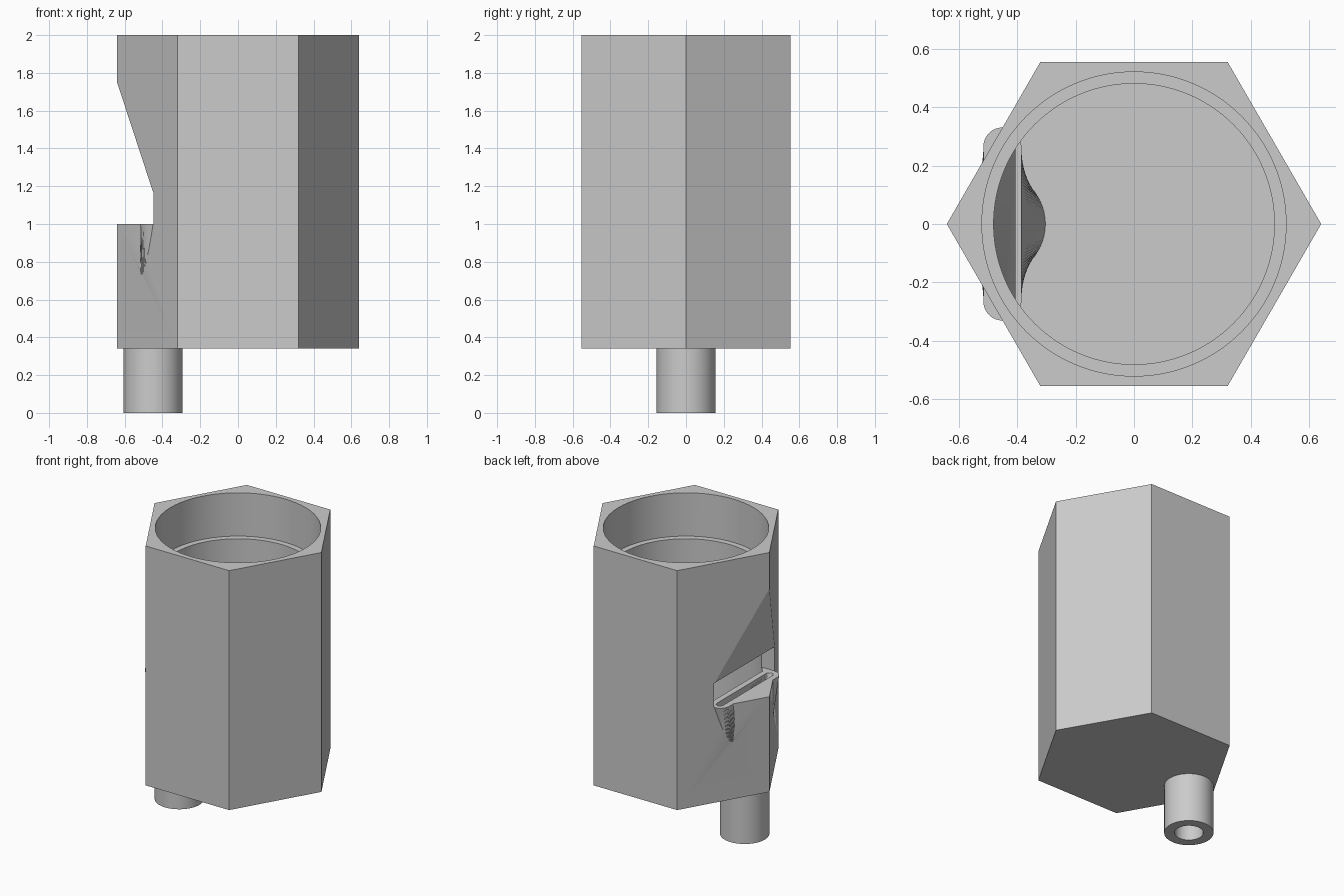
import bpy
import bmesh
from math import pi, cos, sin, radians
from mathutils import Vector

cube = bpy.data.objects.get("Cube")
if cube:
    bpy.data.objects.remove(cube, do_unlink=True)

grey = bpy.data.materials.new("neutral grey")
grey.use_nodes = True
COLOUR = (0.6, 0.6, 0.6, 1)
grey.diffuse_color = COLOUR
grey.node_tree.nodes["Principled BSDF"].inputs["Base Color"].default_value = COLOUR

FLOOR, BASE, LEDGE = 0.40, 0.34, 1.0
PIPE_X = -0.45


def solid(name, rings):
    """Closed solid skinned through rings of equal length."""
    bm = bmesh.new()
    rows = [[bm.verts.new(p) for p in ring] for ring in rings]
    n = len(rows[0])
    for low, high in zip(rows, rows[1:]):
        for i in range(n):
            j = (i + 1) % n
            bm.faces.new((low[i], low[j], high[j], high[i]))
    bm.faces.new(rows[0][::-1])
    bm.faces.new(rows[-1])
    twisted = [f for f in bm.faces if len(f.verts) == 4]
    if n > 60:
        bmesh.ops.triangulate(bm, faces=twisted)
    bmesh.ops.recalc_face_normals(bm, faces=bm.faces)
    mesh = bpy.data.meshes.new(name)
    bm.to_mesh(mesh)
    bm.free()
    mesh.materials.append(grey)
    obj = bpy.data.objects.new(name, mesh)
    bpy.context.collection.objects.link(obj)
    return obj


def circle(r, z, n, x=0):
    return [Vector((x + r * cos(2 * pi * i / n), r * sin(2 * pi * i / n), z)) for i in range(n)]


def slot(half_len, r, z, n):
    """Stadium ring along y, points spaced evenly by arc length."""
    s = half_len - r
    quarter = s + r * pi / 2
    pts = []
    for i in range(n):
        q, k = divmod(4 * i / n, 1)
        d = quarter * (k if q % 2 == 0 else 1 - k)
        if d <= s:
            x, y = r, d
        else:
            a = (d - s) / r
            x, y = r * cos(a), s + r * sin(a)
        sx = 1 if q in (0, 3) else -1
        sy = 1 if q in (0, 1) else -1
        pts.append(Vector((PIPE_X + sx * x, sy * y, z)))
    return pts


def prism(name, profile, half):
    """Extrude an x-z profile across y."""
    return solid(name, [[Vector((x, y, z)) for x, z in profile] for y in (-half, half)])


def combine(target, helper, operation):
    mod = target.modifiers.new("combine", 'BOOLEAN')
    mod.operation = operation
    mod.solver = 'EXACT'
    mod.object = helper
    helper.hide_render = True
    bpy.context.view_layer.objects.active = target
    bpy.ops.object.modifier_apply(modifier=mod.name)
    bpy.data.objects.remove(helper, do_unlink=True)


def channel(name, r, half_len, half_width, start, end, n=128):
    """Round pipe that blends into a flat slot."""
    return solid(name, [circle(r, start, n, PIPE_X), circle(r, BASE, n, PIPE_X),
                        slot(half_len, half_width, LEDGE, n), slot(half_len, half_width, end, n)])


# Hexagonal body with a stepped bore
body = solid("whistle_body", [circle(0.64, BASE, 6), circle(0.64, 2, 6)])
bore = solid("bore_cutter", [circle(0.48, FLOOR, 128), circle(0.48, 1.7, 128),
                             circle(0.52, 1.7, 128), circle(0.52, 2.1, 128)])
combine(body, bore, 'DIFFERENCE')

# Thickened lip inside the bore
lip = prism("inner_lip", [(-0.405, 1.1), (-0.405, 1.17), (-0.505, 1.477), (-0.505, 1.1)], 0.33)
combine(lip, solid("lip_trim", [circle(0.5, 1, 128), circle(0.5, 1.6, 128)]), 'INTERSECT')
combine(body, lip, 'UNION')

# Mouthpiece pipe flaring into the air slot
combine(body, channel("pipe", 0.155, 0.33, 0.065, 0, LEDGE + 0.03), 'UNION')
combine(body, channel("air_passage", 0.09, 0.295, 0.025, -0.1, LEDGE + 0.1), 'DIFFERENCE')

# Window with the slanted outer lip
window = prism("window_cutter", [(-0.8, LEDGE), (-0.3, LEDGE), (-0.3, 1.17), (-0.45, 1.17),
                                 (-0.64, 1.75), (-0.8, 2.238)], 0.332)
combine(body, window, 'DIFFERENCE')

# Smooth round walls, crisp edges
bpy.ops.object.select_all(action='DESELECT')
body.select_set(True)
bpy.context.view_layer.objects.active = body
bpy.ops.object.shade_smooth_by_angle(angle=radians(30))
